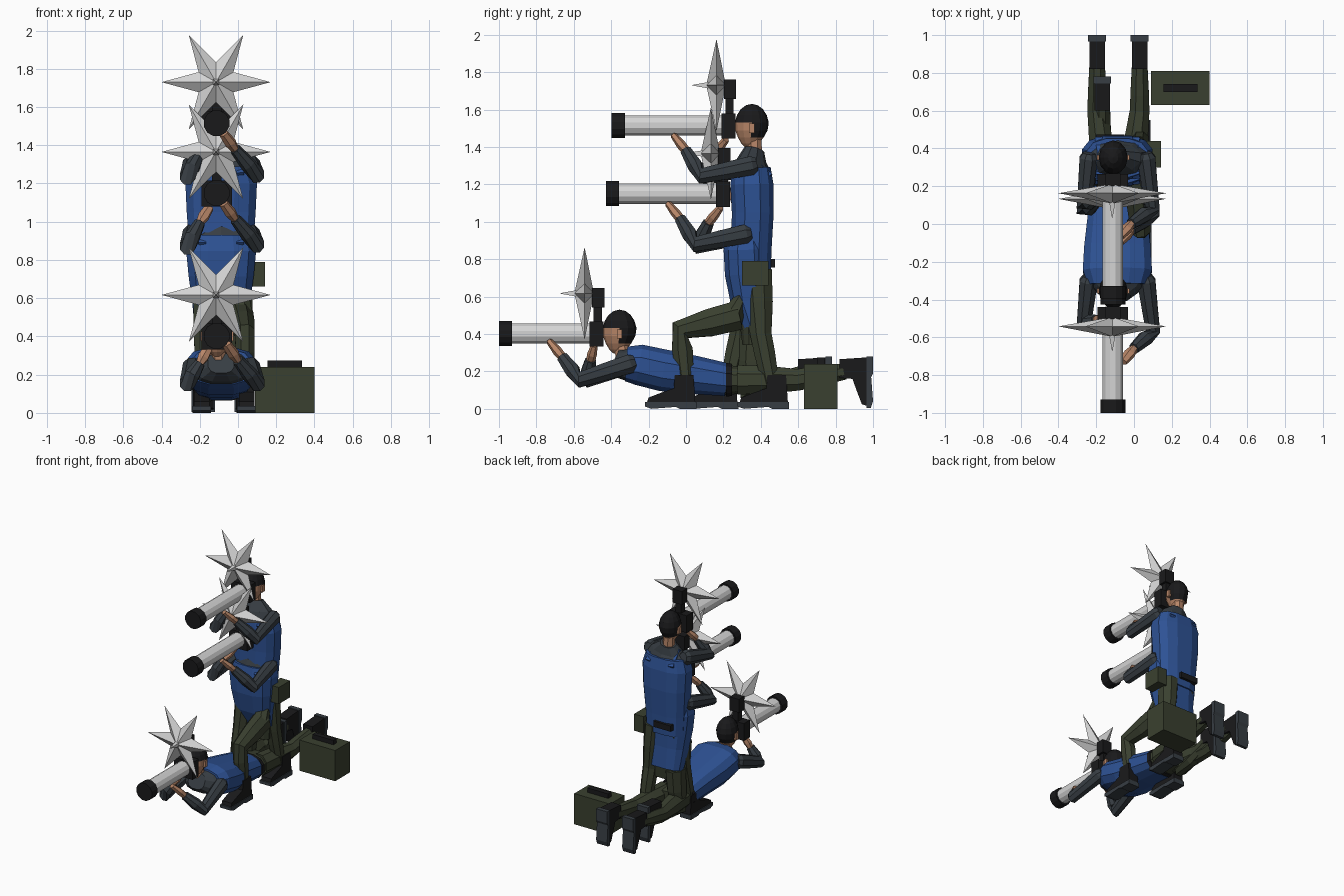
import bpy, bmesh, math
from mathutils import Vector, Matrix

if "Cube" in bpy.data.objects:
    bpy.data.objects.remove(bpy.data.objects["Cube"])

def material(name, rgb):
    m = bpy.data.materials.new(name)
    m.diffuse_color = (*rgb, 1)
    m.use_nodes = True
    m.node_tree.nodes["Principled BSDF"].inputs["Base Color"].default_value = m.diffuse_color
    return m

BLUE = material("vest_blue", (0.027, 0.085, 0.30))
SLATE = material("slate_cloth", (0.038, 0.047, 0.056))
GREEN = material("olive_green", (0.042, 0.051, 0.029))
BLACK = material("black", (0.010, 0.010, 0.011))
SKIN = material("skin", (0.48, 0.24, 0.14))
SILVER = material("silver", (0.66, 0.66, 0.66))

def finish(name, bm, *mats):
    bmesh.ops.recalc_face_normals(bm, faces=bm.faces[:])
    me = bpy.data.meshes.new(name)
    bm.to_mesh(me)
    bm.free()
    for m in mats:
        me.materials.append(m)
    ob = bpy.data.objects.new(name, me)
    bpy.context.collection.objects.link(ob)
    return ob

def box(name, lo, hi, mat):
    bm = bmesh.new()
    bmesh.ops.create_cube(bm, size=1)
    for v in bm.verts:
        v.co = [(a + b) / 2 + c * (b - a) for a, b, c in zip(lo, hi, v.co)]
    return finish(name, bm, mat)

def loft(name, stations, mat, sides=8, square=1.0):
    """Skin closed rings (point, half width, half depth) along a path."""
    bm = bmesh.new()
    pts = [Vector(s[0]) for s in stations]
    rings = []
    for i, (p, a, b) in enumerate(stations):
        t = (pts[min(i + 1, len(pts) - 1)] - pts[max(i - 1, 0)]).normalized()
        side = Vector((1, 0, 0))
        side = (side - t * side.dot(t)).normalized()
        up = t.cross(side)
        ring = []
        for k in range(sides):
            w = math.tau * (k + 0.5) / sides
            c, s = math.cos(w), math.sin(w)
            c = math.copysign(abs(c) ** square, c)
            s = math.copysign(abs(s) ** square, s)
            ring.append(bm.verts.new(pts[i] + side * a * c + up * b * s))
        rings.append(ring)
    for r, q in zip(rings, rings[1:]):
        for k in range(sides):
            j = (k + 1) % sides
            bm.faces.new((r[k], r[j], q[j], q[k]))
    bm.faces.new(rings[0])
    bm.faces.new(rings[-1])
    return finish(name, bm, mat)

def prism(name, profile, width, mat, place):
    """Extrude a (length, height) profile sideways and place it."""
    bm = bmesh.new()
    f = bm.faces.new([bm.verts.new((-width / 2, u, v)) for u, v in profile])
    ext = bmesh.ops.extrude_face_region(bm, geom=[f])
    bmesh.ops.translate(bm, vec=(width, 0, 0),
                        verts=[g for g in ext["geom"] if isinstance(g, bmesh.types.BMVert)])
    bm.transform(place)
    return finish(name, bm, mat)

def boot(name, x, y, z, upright=False):
    """Boot with its heel at (x, y, z); upright stands it on its toe."""
    place = Matrix.Translation((x, y, z)) @ (
        Matrix(((1, 0, 0), (0, 0, -1), (0, -1, 0))).to_4x4() if upright
        else Matrix.Diagonal((1, -1, 1, 1)))
    prism(name + "_sole", [(0, 0), (.09, 0), (.11, .01), (.24, 0), (.275, .012),
                           (.275, .035), (0, .035)], .095, SLATE, place)
    prism(name + "_upper", [(.005, .03), (.265, .03), (.255, .06), (.19, .085),
                            (.12, .11), (.115, .18), (.015, .18)], .082, BLACK, place)

def leg(name, hip, knee, ankle):
    h, k, a = Vector(hip), Vector(knee), Vector(ankle)
    loft(name, [(h, .075, .085), (h.lerp(k, .5), .068, .08), (k, .056, .062),
                (k.lerp(a, .35), .053, .06), (a, .044, .047)], GREEN)

def arm(name, shoulder, elbow, wrist, tip):
    s, e, w, t = map(Vector, (shoulder, elbow, wrist, tip))
    loft(name + "_sleeve", [(s + (s - e) * .1, .035, .04), (s, .052, .055), (s.lerp(e, .5), .046, .05),
                            (e, .042, .045), (e.lerp(w, .4), .042, .043), (w, .03, .032)], SLATE)
    loft(name + "_hand", [(w, .022, .024), (w.lerp(t, .4), .032, .026), (t, .026, .018)], SKIN, 6)

def head(name, y, z):
    c = Vector((-.11, y, z))
    bm = bmesh.new()
    bmesh.ops.create_uvsphere(bm, u_segments=12, v_segments=9, radius=1)
    for f in bm.faces:          # hair on the crown and back, skin on the face
        m = f.calc_center_median()
        f.material_index = 0 if m.z > .22 or (m.y > .1 and m.z > -.45) else 1
    for v in bm.verts:
        x, yy, zz = v.co
        jaw = 1 - .28 * max(0, -zz)
        v.co = c + Vector((x * .078 * jaw, yy * .092 * jaw - .012 * max(0, -zz), zz * .12 - .02))
    finish(name, bm, BLACK, SKIN)
    loft(name + "_nose", [(c + Vector((0, -.08, .0)), .008, .008),
                          (c + Vector((0, -.1, -.035)), .014, .014)], SKIN, 4)
    for s in (-1, 1):
        p = c + Vector((s * .076, .0, -.03))
        box(name + "_ear", p - Vector((.01, .014, .025)), p + Vector((.01, .014, .025)), SKIN)

def star(name, c):
    """Six pointed burst with a short spike forward and back."""
    bm = bmesh.new()
    rim = []
    for k in range(12):
        r = .285 if k % 2 == 0 else .105
        w = math.tau * k / 12
        rim.append(bm.verts.new((r * math.cos(w), 0, r * math.sin(w))))
    for depth in (-.055, .05):
        hub = bm.verts.new((0, depth, 0))
        for k in range(12):
            bm.faces.new((rim[k], rim[(k + 1) % 12], hub))
    bm.transform(Matrix.Translation(c))
    finish(name, bm, SILVER)
    x, y, z = c
    loft(name + "_spike", [((x, y - .13, z), .002, .002), ((x, y - .02, z), .03, .03),
                           ((x, y + .08, z), .004, .004)], SILVER, 4)

def camera_rig(name, y, z, front):
    """Camera whose body front is at y, lens axis at z, lens tip at front."""
    x = -.112
    box(name + "_body", (x - .08, y, z - .07), (x + .08, y + .075, z + .065), BLACK)
    box(name + "_flash_stem", (x - .025, y + .02, z + .06), (x + .025, y + .065, z + .16), BLACK)
    box(name + "_flash_head", (x - .04, y + .012, z + .14), (x + .04, y + .078, z + .245), BLACK)
    loft(name + "_lens", [((x, front + .05, z), .056, .056), ((x, y + .01, z), .056, .056)], SILVER, 12)
    loft(name + "_lens_hood", [((x, front, z), .069, .069), ((x, front + .07, z), .069, .069)], BLACK, 12)
    star(name + "_flash_burst", (x - .003, y - .027, z + .215))

def upper_body(name, y, z):
    """Arms, head and camera shared by the two upright figures."""
    cx = -.088
    loft(name + "_shoulders", [((cx, y + .35, z + 1.27), .175, .105), ((cx, y + .35, z + 1.325), .13, .08),
                               ((cx - .015, y + .365, z + 1.385), .06, .055)], SLATE, 10)
    for s in (-1, 1):           # vest straps over the shoulders
        loft(name + "_strap", [((cx + s * .1, y + .245, z + 1.25), .028, .012),
                               ((cx + s * .085, y + .35, z + 1.34), .024, .012),
                               ((cx + s * .1, y + .455, z + 1.25), .028, .012)], BLUE, 4)
    loft(name + "_neck", [((-.105, y + .365, z + 1.34), .045, .045), ((-.11, y + .365, z + 1.45), .045, .042)], SKIN)
    head(name + "_head", y + .352, z + 1.53)
    arm(name + "_left_arm", (.065, y + .35, z + 1.30), (.098, y + .08, z + 1.245),
        (-.015, y - .0, z + 1.38), (-.075, y - .065, z + 1.46))
    arm(name + "_right_arm", (-.24, y + .35, z + 1.30), (-.265, y + .09, z + 1.235),
        (-.2, y + .15, z + 1.36), (-.15, y + .215, z + 1.44))
    camera_rig(name + "_camera", y + .19, z + 1.515, y - .397)

def torso(name, rows, mat=BLUE):
    loft(name, [((-.088, y, z), a, b) for y, z, a, b in rows], mat, 12, .75)

# Standing figure
torso("standing_vest", [(.35, .70, .16, .105), (.35, .85, .17, .11), (.357, 1.05, .185, .115),
                        (.352, 1.2, .192, .118), (.35, 1.29, .165, .105)])
upper_body("standing", 0, 0)
leg("standing_right_leg", (-.165, .36, .74), (-.178, .29, .40), (-.18, .22, .1))
leg("standing_left_leg", (.0, .38, .74), (.025, .40, .40), (.035, .46, .1))
boot("standing_right_boot", -.19, .28, 0)
boot("standing_left_boot", .04, .55, 0)
box("belt_pack", (-.2, .43, .755), (-.05, .475, .80), BLACK)
box("hip_pouch", (.06, .30, .66), (.142, .44, .79), GREEN)

# Kneeling figure
torso("kneeling_vest", [(.38, .42, .14, .075), (.34, .58, .155, .105), (.325, .72, .175, .12),
                        (.32, .85, .188, .122), (.32, .93, .165, .105)])
upper_body("kneeling", -.03, -.365)
torso("kneeling_hips", [(.36, .34, .12, .06), (.36, .46, .135, .075)], GREEN)
leg("kneeling_left_leg", (.01, .28, .50), (.035, -.03, .42), (.04, .0, .13))
loft("kneeling_left_thigh_fold", [((0, .31, .62), .06, .03), ((.02, .24, .48), .065, .07)], GREEN)
boot("kneeling_left_boot", .045, .055, 0)
leg("kneeling_right_leg", (-.16, .36, .42), (-.17, .34, .09), (-.168, .63, .19))
boot("kneeling_right_boot", -.168, .78, .28, True)

# Prone figure
torso("prone_vest", [(.22, .155, .145, .09), (.05, .18, .16, .105), (-.12, .205, .18, .115),
                     (-.25, .235, .188, .112), (-.32, .24, .16, .095)])
torso("prone_hips", [(.36, .15, .13, .065), (.2, .155, .145, .085)], GREEN)
torso("prone_belt", [(.245, .155, .148, .088), (.215, .155, .15, .093)], BLACK)
torso("prone_shoulders", [(-.28, .235, .17, .1), (-.345, .24, .13, .08), (-.385, .26, .07, .06)], SLATE)
loft("prone_neck", [((-.1, -.33, .25), .045, .045), ((-.11, -.35, .36), .045, .042)], SKIN)
head("prone_head", -.355, .43)
arm("prone_left_arm", (.065, -.3, .24), (.1, -.57, .155), (0, -.66, .275), (-.06, -.73, .36))
arm("prone_right_arm", (-.24, -.3, .24), (-.265, -.53, .155), (-.2, -.51, .26), (-.155, -.49, .34))
camera_rig("prone_camera", -.515, .402, -1.0)
for side, hip_x, foot_x in (("right", -.155, -.195), ("left", -.01, .03)):
    leg(f"prone_{side}_leg", (hip_x, .28, .155), (foot_x, .6, .155), (foot_x, .85, .2))
    boot(f"prone_{side}_boot", foot_x, 1.0, .28, True)

# Equipment case
box("equipment_case", (.09, .63, 0), (.40, .81, .24), GREEN)
box("case_handle", (.155, .70, .235), (.335, .74, .275), BLACK)
